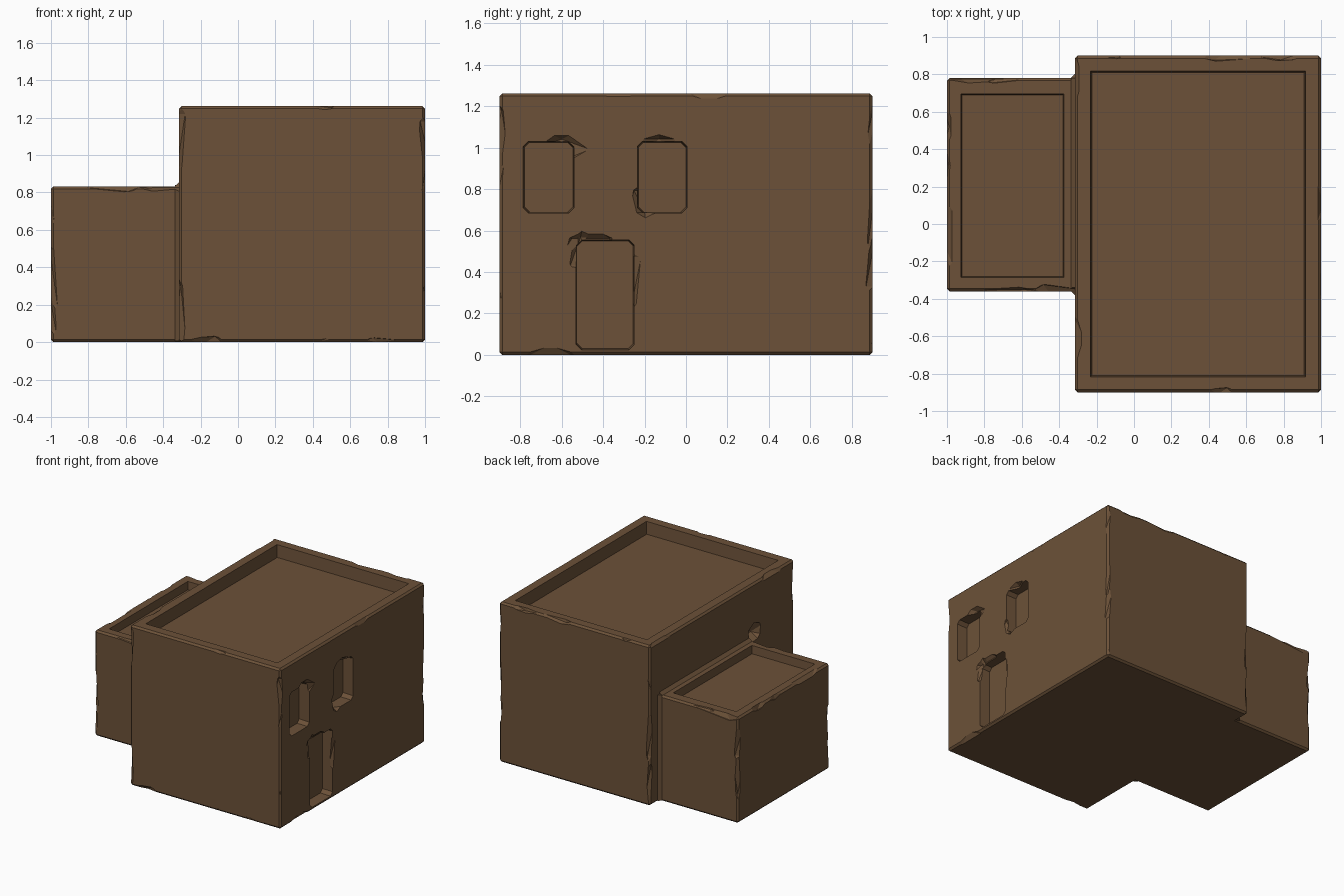
import bpy, bmesh, math, random
from mathutils import Vector, Matrix

if "Cube" in bpy.data.objects:
    bpy.data.objects.remove(bpy.data.objects["Cube"])

random.seed(7)

mud = bpy.data.materials.new("mud_brick")
mud.diffuse_color = (0.15, 0.083, 0.04, 1)
mud.use_nodes = True
mud.node_tree.nodes["Principled BSDF"].inputs["Base Color"].default_value = mud.diffuse_color


def to_object(name, bm):
    bmesh.ops.recalc_face_normals(bm, faces=bm.faces)
    mesh = bpy.data.meshes.new(name)
    bm.to_mesh(mesh)
    bm.free()
    obj = bpy.data.objects.new(name, mesh)
    bpy.context.collection.objects.link(obj)
    return obj


def block(name, lo, hi, bevel=0.0, axis=None):
    """Box from corner to corner; bevels all edges, or only those along one axis."""
    lo, hi = Vector(lo), Vector(hi)
    bm = bmesh.new()
    bmesh.ops.create_cube(bm, size=1)
    for v in bm.verts:
        v.co = (lo + hi) / 2 + v.co * (hi - lo)
    if bevel:
        edges = [e for e in bm.edges if axis is None
                 or abs((e.verts[0].co - e.verts[1].co)[axis]) > 1e-5]
        bmesh.ops.bevel(bm, geom=edges, offset=bevel, segments=1, affect='EDGES')
    return to_object(name, bm)


def flare(obj, axis, amount):
    """Widen a cutter towards its outer (positive) end."""
    pts = [v.co.copy() for v in obj.data.vertices]
    top = max(p[axis] for p in pts)
    mid = sum(pts, Vector()) / len(pts)
    for v in obj.data.vertices:
        if v.co[axis] > top - 0.03:
            for i in range(3):
                if i != axis:
                    v.co[i] += math.copysign(amount, v.co[i] - mid[i])
    return obj


def combine(target, tool, operation):
    mod = target.modifiers.new("combine", 'BOOLEAN')
    mod.object, mod.operation, mod.solver = tool, operation, 'EXACT'
    bpy.context.view_layer.objects.active = target
    bpy.ops.object.modifier_apply(modifier=mod.name)
    bpy.data.objects.remove(tool)


def chip(target, point, normal, axis, length, bite, radius=0.1):
    """Scoop a faceted sliver out of an edge."""
    bm = bmesh.new()
    bmesh.ops.create_icosphere(bm, subdivisions=1, radius=radius)
    size = Vector((1, 1, 1))
    size[axis] = length / radius
    spin = Matrix.Rotation(random.uniform(0, 6.28), 3, 'XYZ'[axis])
    centre = Vector(point) + Vector(normal).normalized() * (radius * 0.9 - bite)
    for v in bm.verts:
        v.co = centre + spin @ (v.co * size)
    combine(target, to_object("chip", bm), 'DIFFERENCE')


def wear_edges(target, lo, hi, keep, count):
    """Scatter chips along the box edges accepted by keep(axis, normal)."""
    for axis in range(3):
        a, b = [i for i in range(3) if i != axis]
        for sa in (-1, 1):
            for sb in (-1, 1):
                n = Vector()
                n[a], n[b] = sa, sb
                if not keep(axis, n):
                    continue
                for k in range(count):
                    p = Vector()
                    p[a] = hi[a] if sa > 0 else lo[a]
                    p[b] = hi[b] if sb > 0 else lo[b]
                    p[axis] = lo[axis] + (hi[axis] - lo[axis]) * (k + random.uniform(.2, .8)) / count
                    chip(target, p, n, axis, random.uniform(.2, .4), random.uniform(.012, .03))


# Main house and side annex
main_lo, main_hi = (-0.315, -0.9, 0), (1, 0.9, 1.262)
side_lo, side_hi = (-1, -0.36, 0), (-0.27, 0.78, 0.833)
house = block("mud_brick_house", main_lo, main_hi, 0.014)
combine(house, block("annex", side_lo, side_hi, 0.014), 'UNION')

# Mortar fillets where the annex meets the main house
for y in (-0.36, 0.78):
    strip = block("fillet", (-0.016, -0.016, 0.006), (0.016, 0.016, 0.84))
    strip.data.transform(Matrix.Translation((-0.315, y, 0)) @ Matrix.Rotation(math.pi / 4, 4, 'Z'))
    combine(house, strip, 'UNION')
strip = block("fillet", (-0.016, -0.361, -0.016), (0.016, 0.781, 0.016))
strip.data.transform(Matrix.Translation((-0.315, 0, 0.833)) @ Matrix.Rotation(math.pi / 4, 4, 'Y'))
combine(house, strip, 'UNION')

# Worn outer edges
wear_edges(house, main_lo, main_hi,
           lambda ax, n: n.z >= 0 or n.y < 0 or n.x > 0, 4)
wear_edges(house, side_lo, side_hi,
           lambda ax, n: n.z >= 0 and n.x <= 0, 3)

# Sunken flat roofs behind the parapets
for lo, hi in (((-0.225, -0.81, 1.165), (0.91, 0.81, 1.5)),
               ((-0.92, -0.28, 0.77), (-0.38, 0.69, 1.1))):
    combine(house, flare(block("roof_recess", lo, hi), 2, 0.025), 'DIFFERENCE')

# Two windows and a doorway on the right wall
for y0, y1, z0, z1 in ((-0.78, -0.545, 0.69, 1.025),
                       (-0.23, 0.0, 0.69, 1.025),
                       (-0.525, -0.255, 0.03, 0.55)):
    hole = block("opening", (0.915, y0, z0), (1.05, y1, z1), 0.025, axis=0)
    combine(house, flare(hole, 0, 0.008), 'DIFFERENCE')

# Broken plaster around the openings
for y, z, n, axis, length in ((-0.6, 1.03, (1, 0, -.6), 1, .16), (-0.13, 1.03, (1, 0, -.6), 1, .16),
                              (-0.46, 0.56, (1, 0, -.6), 1, .17), (-0.33, 0.56, (1, 0, -.6), 1, .16),
                              (-0.255, 0.36, (1, -.6, 0), 2, .25), (-0.65, 0.69, (1, 0, .6), 1, .15),
                              (-0.525, 0.5, (1, .6, 0), 2, .15), (-0.225, 0.74, (1, .6, 0), 2, .12)):
    chip(house, (1, y, z), n, axis, length, 0.025)

house.data.materials.clear()
house.data.materials.append(mud)
for poly in house.data.polygons:
    poly.material_index = 0
    poly.use_smooth = False
